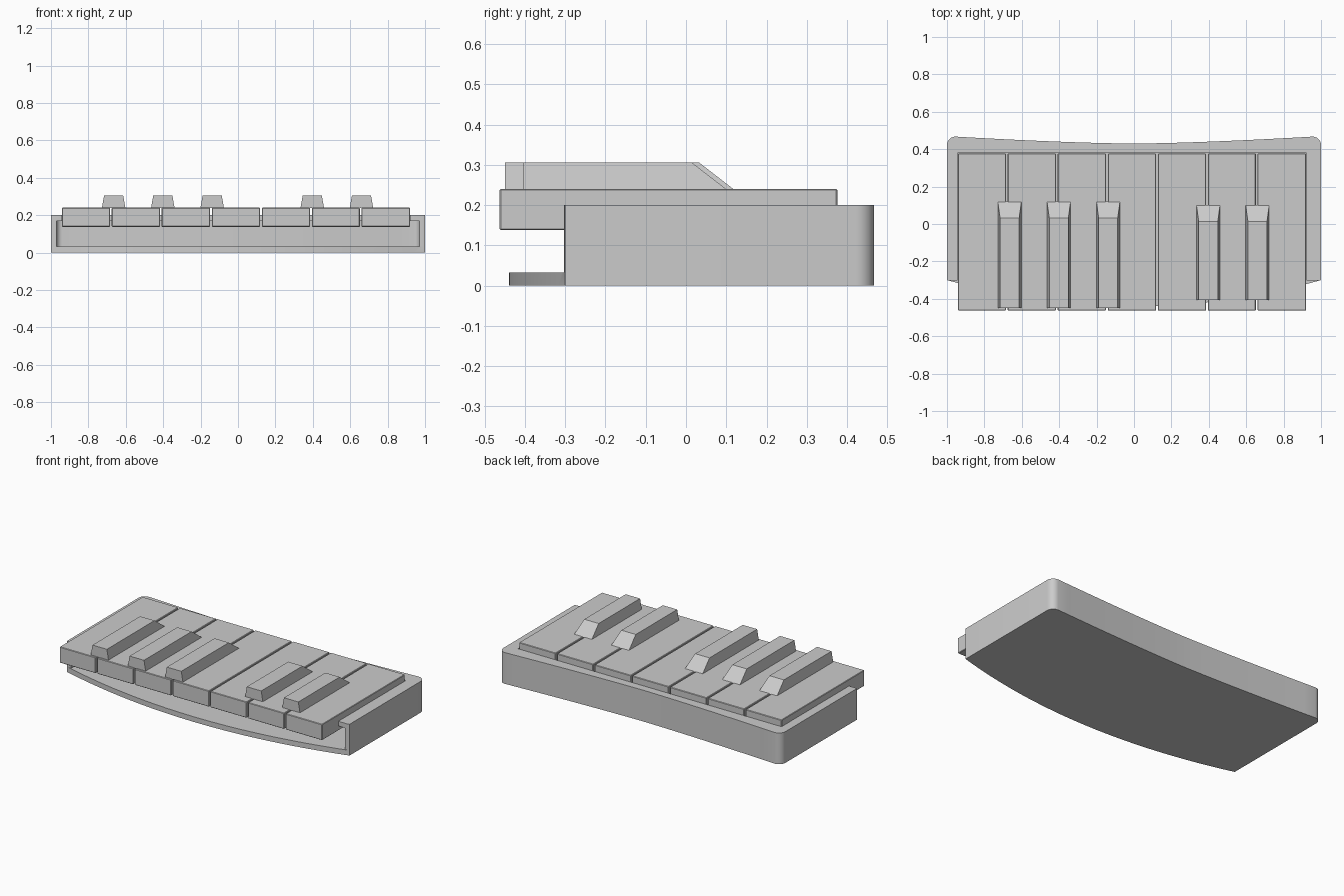
import bpy, bmesh, math

if "Cube" in bpy.data.objects:
    bpy.data.objects.remove(bpy.data.objects["Cube"])


def prism(name, outline, z0, z1):
    """Extrude a counter-clockwise xy outline from z0 to z1."""
    bm = bmesh.new()
    face = bm.faces.new([bm.verts.new((x, y, z0)) for x, y in outline])
    ext = bmesh.ops.extrude_face_region(bm, geom=[face])
    for v in ext["geom"]:
        if isinstance(v, bmesh.types.BMVert):
            v.co.z = z1
    bmesh.ops.recalc_face_normals(bm, faces=bm.faces[:])
    return finish(bm, name)


def finish(bm, name):
    me = bpy.data.meshes.new(name)
    bm.to_mesh(me)
    bm.free()
    ob = bpy.data.objects.new(name, me)
    bpy.context.collection.objects.link(ob)
    return ob


def rect(x0, x1, y0, y1):
    return [(x0, y0), (x1, y0), (x1, y1), (x0, y1)]


def activate(ob):
    bpy.ops.object.select_all(action='DESELECT')
    ob.select_set(True)
    bpy.context.view_layer.objects.active = ob


def cut(ob, cutter):
    activate(ob)
    mod = ob.modifiers.new("cut", 'BOOLEAN')
    mod.operation = 'DIFFERENCE'
    mod.solver = 'EXACT'
    mod.object = cutter
    bpy.ops.object.modifier_apply(modifier=mod.name)
    bpy.data.objects.remove(cutter, do_unlink=True)


def back_edge(w, inset, r, n=6):
    """Rounded right corner, concave back edge, rounded left corner."""
    def y_at(x):
        return 0.43 + 0.037 * (abs(x) / 0.95) ** 1.5 - inset
    top = y_at(w - r)
    right = [(w - r + r * math.cos(a), top - r + r * math.sin(a))
             for a in (math.pi / 2 * i / n for i in range(n + 1))]
    mid = [(x, y_at(x)) for x in ((w - r) * (1 - i / 12) for i in range(1, 24))]
    return right + mid + [(-x, y) for x, y in reversed(right)]


# case: solid outline with bowed front lip, then hollowed
front = [(x, -0.30 - 0.14 * (1 - x * x)) for x in (-1 + i / 16 for i in range(33))]
case = prism("case", front + back_edge(1.0, 0, 0.045), 0.0, 0.2)
cut(case, prism("front_cutter", rect(-1.2, 1.2, -0.8, -0.303), 0.033, 0.4))
cut(case, prism("cavity_cutter",
                [(-0.97, -0.6), (0.97, -0.6)] + back_edge(0.97, 0.03, 0.03),
                0.033, 0.17))
cut(case, prism("key_slot_cutter", rect(-0.943, 0.923, -0.7, 0.38), 0.14, 0.4))
activate(case)
bpy.ops.object.shade_smooth_by_angle(angle=math.radians(30))

# white keys, with small gaps between them
edges = [-0.94, -0.68, -0.413, -0.145, 0.123, 0.39, 0.656, 0.92]
for i, (a, b) in enumerate(zip(edges, edges[1:])):
    x0 = a + (0.005 if i else 0)
    x1 = b - (0.005 if i < 6 else 0)
    key = prism(f"white_key_{i + 1}", rect(x0, x1, -0.463, 0.376), 0.138, 0.24)
    bev = key.modifiers.new("soft_edge", 'BEVEL')
    bev.width = 0.003
    bev.segments = 1

# raised keys: tapered sides, sloped back
black = [(-0.665, -0.45, 0.12), (-0.402, -0.45, 0.12), (-0.138, -0.45, 0.12),
         (0.397, -0.405, 0.102), (0.66, -0.405, 0.102)]
for i, (cx, y0, y1) in enumerate(black):
    bm = bmesh.new()
    base = [bm.verts.new((cx + x, y, 0.238)) for x, y in rect(-0.063, 0.063, y0, y1)]
    top = [bm.verts.new((cx + x, y, 0.306)) for x, y in rect(-0.051, 0.051, y0, y1 - 0.088)]
    bm.faces.new(base[::-1])
    bm.faces.new(top)
    for j in range(4):
        k = (j + 1) % 4
        bm.faces.new((base[j], base[k], top[k], top[j]))
    finish(bm, f"black_key_{i + 1}")
